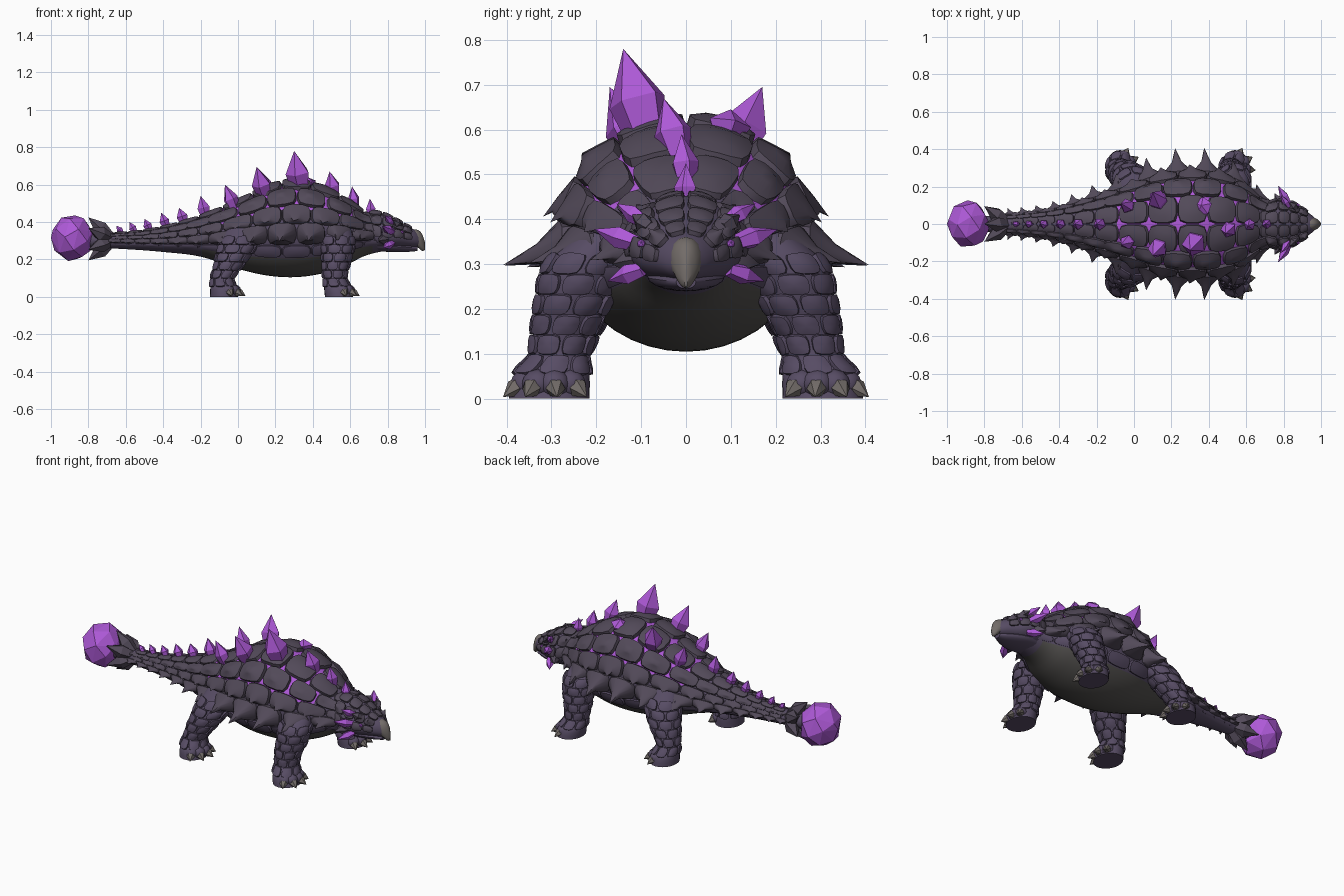
import bpy, bmesh
from math import sin, cos, asin, pi, tau, radians, sqrt
from mathutils import Vector

cube = bpy.data.objects.get("Cube")
if cube:
    bpy.data.objects.remove(cube)


def material(name, rgb):
    m = bpy.data.materials.new(name)
    m.use_nodes = True
    m.diffuse_color = (*rgb, 1)
    m.node_tree.nodes["Principled BSDF"].inputs["Base Color"].default_value = (*rgb, 1)
    return m


HIDE = material("purple grey hide", (.095, .072, .128))
ARMOUR = material("dark armour", (.085, .068, .1))
CRYSTAL = material("violet crystal", (.42, .1, .68))
BELLY = material("grey belly", (.085, .08, .076))
CLAW = material("pale claw", (.17, .15, .14))


def finish(name, bm, mats, smooth=True):
    """Turn a bmesh into a named object."""
    bmesh.ops.recalc_face_normals(bm, faces=bm.faces)
    mesh = bpy.data.meshes.new(name)
    bm.to_mesh(mesh)
    bm.free()
    for m in mats:
        mesh.materials.append(m)
    ob = bpy.data.objects.new(name, mesh)
    bpy.context.collection.objects.link(ob)
    if smooth:
        bpy.ops.object.select_all(action='DESELECT')
        ob.select_set(True)
        bpy.context.view_layer.objects.active = ob
        bpy.ops.object.shade_smooth_by_angle(angle=radians(38))
    return ob


def interp(tab, u):
    """Smooth interpolation of table rows keyed by their first value."""
    u = min(max(u, tab[0][0]), tab[-1][0])
    last = len(tab) - 1
    i = next(k for k in range(last) if u <= tab[k + 1][0])
    a, b = tab[i], tab[i + 1]
    p, q = tab[max(i - 1, 0)], tab[min(i + 2, last)]
    d = b[0] - a[0]
    t = (u - a[0]) / d
    out = []
    for c in range(1, len(a)):
        ma = (b[c] - p[c]) / (b[0] - p[0]) * d
        mb = (q[c] - a[c]) / (q[0] - a[0]) * d
        out.append(a[c] * (1 + 2 * t) * (1 - t) ** 2 + ma * t * (1 - t) ** 2
                   + b[c] * t * t * (3 - 2 * t) + mb * t * t * (t - 1))
    return out


def offset(base):
    """Extend a surface function with an offset along its normal."""
    def f(u, v, off=0.0):
        e = .004
        du = base(u + e, v) - base(u - e, v)
        dv = base(u, v + e) - base(u, v - e)
        return base(u, v) + du.cross(dv).normalized() * off
    return f


def trunk(tab):
    """Rows: x, top, bottom, half width, middle. Angle runs from the top."""
    def base(x, a):
        top, bot, w, mid = interp(tab, x)
        r = top - mid if cos(a) > 0 else mid - bot
        return Vector((x, w * sin(a), mid + r * cos(a)))
    return offset(base)


def limb(tab, side):
    """Rows: z, centre x, centre y, radius x, radius y."""
    def base(z, a):
        cx, cy, rx, ry = interp(tab, z)
        return Vector((cx + rx * cos(a), side * cy - ry * sin(a), z))
    return offset(base)


def loft(bm, f, u0, u1, steps, sides):
    rings = [[bm.verts.new(f(u0 + (u1 - u0) * i / steps, tau * j / sides))
              for j in range(sides)] for i in range(steps + 1)]
    skin(bm, rings)
    bm.faces.new(rings[0])
    bm.faces.new(rings[-1])


def skin(bm, rings):
    for a, b in zip(rings, rings[1:]):
        for j in range(len(a)):
            k = (j + 1) % len(a)
            bm.faces.new((a[j], a[k], b[k], b[j]))


def scute(bm, f, u, v, ru, rv, h, tip=None, n=16):
    """Domed plate lying on a surface, optionally drawn out to a point."""
    rings = []
    for k, off in ((1, -.008), (.9, h * .75), (.5, h)):
        ring = []
        for i in range(n):
            c, s = cos(tau * i / n), sin(tau * i / n)
            m = k * (abs(c) ** 4 + abs(s) ** 4) ** -.25
            p = f(u + ru * c * m, v + rv * s * m, off)
            if tip and k == .5:
                p = p.lerp(tip, .35)
            ring.append(bm.verts.new(p))
        rings.append(ring)
    skin(bm, rings)
    peak = bm.verts.new(tip or f(u, v, h * 1.1))
    for i in range(n):
        bm.faces.new((rings[-1][i], rings[-1][(i + 1) % n], peak))


def shard(bm, base, tip, r, n=5, swell=1.15):
    """Faceted spike from a sunk base to a point."""
    base, tip = Vector(base), Vector(tip)
    rot = (tip - base).to_track_quat('Z', 'Y')
    rings = [[bm.verts.new(base.lerp(tip, t) + rot @ Vector(
        (r * k * cos(tau * i / n), r * k * sin(tau * i / n), 0))) for i in range(n)]
        for t, k in ((-.15, .8), (.35, swell))]
    skin(bm, rings)
    peak = bm.verts.new(tip)
    for i in range(n):
        bm.faces.new((rings[1][i], rings[1][(i + 1) % n], peak))
    bm.faces.new(rings[0])


def ball(bm, centre, size, sub=2):
    vs = bmesh.ops.create_icosphere(bm, subdivisions=sub, radius=1)["verts"]
    for v in vs:
        v.co = Vector(centre) + Vector(a * b for a, b in zip(v.co, size))


# Body and tail, with a grey underside and glowing seams along the back
BODY = [(-.82, .345, .265, .04, .305), (-.6, .345, .255, .055, .3), (-.4, .375, .24, .085, .3),
        (-.2, .43, .215, .14, .31), (0, .51, .15, .205, .33), (.15, .58, .115, .255, .345),
        (.3, .615, .105, .27, .35), (.45, .58, .125, .26, .35), (.58, .515, .17, .21, .345),
        (.68, .45, .22, .135, .335), (.8, .41, .25, .09, .33)]
body = trunk(BODY)
bm = bmesh.new()
loft(bm, body, -.82, .8, 60, 40)
for f in bm.faces:
    c = f.calc_center_median()
    top, bot, w, mid = interp(BODY, c.x)
    if -.2 < c.x < .72 and (c.z - mid) / (mid - bot) < -.55:
        f.material_index = 1
    elif -.1 < c.x < .62 and (c.z - mid) / (top - mid) > .5:
        f.material_index = 2
finish("body", bm, (HIDE, BELLY, CRYSTAL))

# Armour rows: angle, half angle, outward pull of the tip, drop of the tip
COLUMNS = [.67, .54, .39, .235, .08, -.08, -.21, -.32, -.42, -.51, -.59, -.66]
ROWS = [("back", 17, 17, 0, 0), ("upper", 46, 13.5, .04, .0), ("lower", 70, 12, .065, .035),
        ("edge", 93, 14, .14, .04), ("flank", 116, 9, 0, 0)]
for r, (name, ang, half, pull, drop) in enumerate(ROWS):
    bm = bmesh.new()
    for i, x in enumerate(COLUMNS):
        gap = (COLUMNS[i - 1] - x if i else .12) / 2
        if r % 2 == 0:
            x += gap
        size = max(interp(BODY, x)[2] / .27, .25)
        for s in (-1, 1):
            a = s * radians(ang)
            tip = None
            if pull:
                tip = body(x, a) + Vector((-.015, s * pull * size, -drop * size))
                if r == 1:
                    tip.z += .02 * size
            scute(bm, body, x, a, gap * 1.02, radians(half), (.012 if r == 4 else .026) * size, tip)
    finish(name + "_armour", bm, (ARMOUR if r < 4 else HIDE,))

# Back and tail crystals: base x, base y, tip, radius
bm = bmesh.new()
SHARDS = [(.33, -.09, (.3, -.14, .78), .058), (.37, .09, (.36, .1, .645), .045),
          (.51, -.02, (.49, -.05, .67), .038), (.62, 0, (.61, -.01, .59), .028),
          (.71, 0, (.705, 0, .525), .023)]
for s in (-1, 1):
    SHARDS += [(.14, s * .11, (.1, s * .17, .695), .046), (-.02, s * .09, (-.07, s * .11, .6), .034)]
for i, (x, z) in enumerate([(-.2, .54), (-.315, .476), (-.41, .45), (-.5, .417), (-.58, .4), (-.65, .38)]):
    SHARDS.append((x + .025, 0, (x, 0, z), .03 - .003 * i))
for x, y, tip, r in SHARDS:
    shard(bm, body(x, asin(y / interp(BODY, x)[2]), .005), tip, r)
finish("back_crystals", bm, (CRYSTAL,), False)

# Tail club: faceted hull of evenly spread points, gripped by dark plates
bm = bmesh.new()
COUNT = 26
for i in range(COUNT):
    h = 1 - 2 * i / (COUNT - 1)
    r = sqrt(1 - h * h)
    bm.verts.new((-.885 + .115 * h, .13 * r * cos(2.4 * i), .315 + .127 * r * sin(2.4 * i)))
bmesh.ops.convex_hull(bm, input=bm.verts)
finish("tail_club", bm, (CRYSTAL,), False)
bm = bmesh.new()
for i in range(6):
    c, s = cos(tau * i / 6 + pi / 6), sin(tau * i / 6 + pi / 6)
    shard(bm, (-.7, .03 * c, .305 + .03 * s), (-.8, .11 * c, .31 + .115 * s), .036)
finish("club_plates", bm, (ARMOUR,), False)

# Head, jaw and beak
HEAD = [(.68, .45, .25, .09, .35), (.76, .45, .25, .125, .33), (.84, .415, .255, .115, .325),
        (.9, .38, .26, .08, .315), (.95, .355, .265, .048, .305), (.97, .34, .27, .03, .3)]
head = trunk(HEAD)
bm = bmesh.new()
loft(bm, head, .68, .97, 18, 24)
finish("head", bm, (HIDE,))
jaw = trunk([(.72, .3, .245, .08, .28), (.82, .29, .24, .085, .27), (.9, .28, .24, .058, .265),
             (.96, .27, .245, .022, .26)])
bm = bmesh.new()
loft(bm, jaw, .72, .96, 12, 20)
finish("lower_jaw", bm, (HIDE,))
beak = trunk([(.92, .36, .28, .045, .31), (.96, .358, .265, .036, .305), (.985, .335, .245, .022, .29),
              (1, .29, .25, .004, .265)])
bm = bmesh.new()
loft(bm, beak, .92, 1, 10, 16)
finish("beak", bm, (CLAW,))

# Head plates, cheek horns, crystals and eyes
bm = bmesh.new()
for x, ru in ((.735, .035), (.8, .03), (.855, .026), (.905, .024)):
    for deg in (-82, -50, -17, 17, 50, 82):
        a = radians(deg)
        horn = None
        if abs(deg) == 50:
            horn = head(x - .012, a, .034)
        scute(bm, head, x, a, ru, radians(16), .013, horn)
for s in (-1, 1):
    shard(bm, (.79, s * .1, .31), (.75, s * .165, .3), .026)
    shard(bm, (.86, s * .085, .385), (.83, s * .12, .41), .02)
finish("head_plates", bm, (ARMOUR,))
bm = bmesh.new()
for s in (-1, 1):
    shard(bm, (.82, s * .12, .35), (.77, s * .205, .378), .022)
    shard(bm, (.82, s * .1, .4), (.785, s * .155, .435), .018)
    shard(bm, (.82, s * .105, .285), (.775, s * .175, .262), .02)
    ball(bm, (.875, s * .1, .345), (.013, .01, .011), 1)
finish("head_crystals", bm, (CRYSTAL,), False)

# Legs with scales, toes and claws
FRONT = [(0, .54, .305, .075, .09), (.05, .53, .3, .07, .085), (.09, .52, .285, .06, .063),
         (.15, .52, .272, .065, .068), (.22, .53, .25, .077, .08), (.3, .535, .225, .085, .085),
         (.38, .53, .17, .07, .06)]
REAR = [(0, -.075, .305, .075, .09), (.05, -.08, .3, .068, .085), (.09, -.085, .285, .058, .063),
        (.13, -.07, .272, .064, .067), (.2, -.035, .25, .083, .08), (.28, 0, .215, .098, .085),
        (.37, .03, .165, .09, .06)]
for name, tab in (("front", FRONT), ("rear", REAR)):
    legs, scales, claws = bmesh.new(), bmesh.new(), bmesh.new()
    for s in (-1, 1):
        leg = limb(tab, s)
        loft(legs, leg, 0, tab[-1][0], 20, 24)
        for row in range(6):
            z = .075 + row * .045
            for k in range(7):
                a = tau * (k + row % 2 / 2) / 7
                scute(scales, leg, z, a, .024, pi / 7.4, .011)
        cx, cy = tab[1][1], tab[1][2] * s
        for deg in (-42, -6, 30, 66):
            dx, dy = cos(radians(deg)), s * sin(radians(deg))
            ball(legs, (cx + .062 * dx, cy + .062 * dy, .033), (.036, .036, .033))
            shard(claws, (cx + .075 * dx, cy + .075 * dy, .032),
                  (cx + .122 * dx, cy + .118 * dy, .004), .023, 6, .95)
    finish(name + "_legs", legs, (HIDE,))
    finish(name + "_leg_scales", scales, (HIDE,))
    finish(name + "_claws", claws, (CLAW,))
